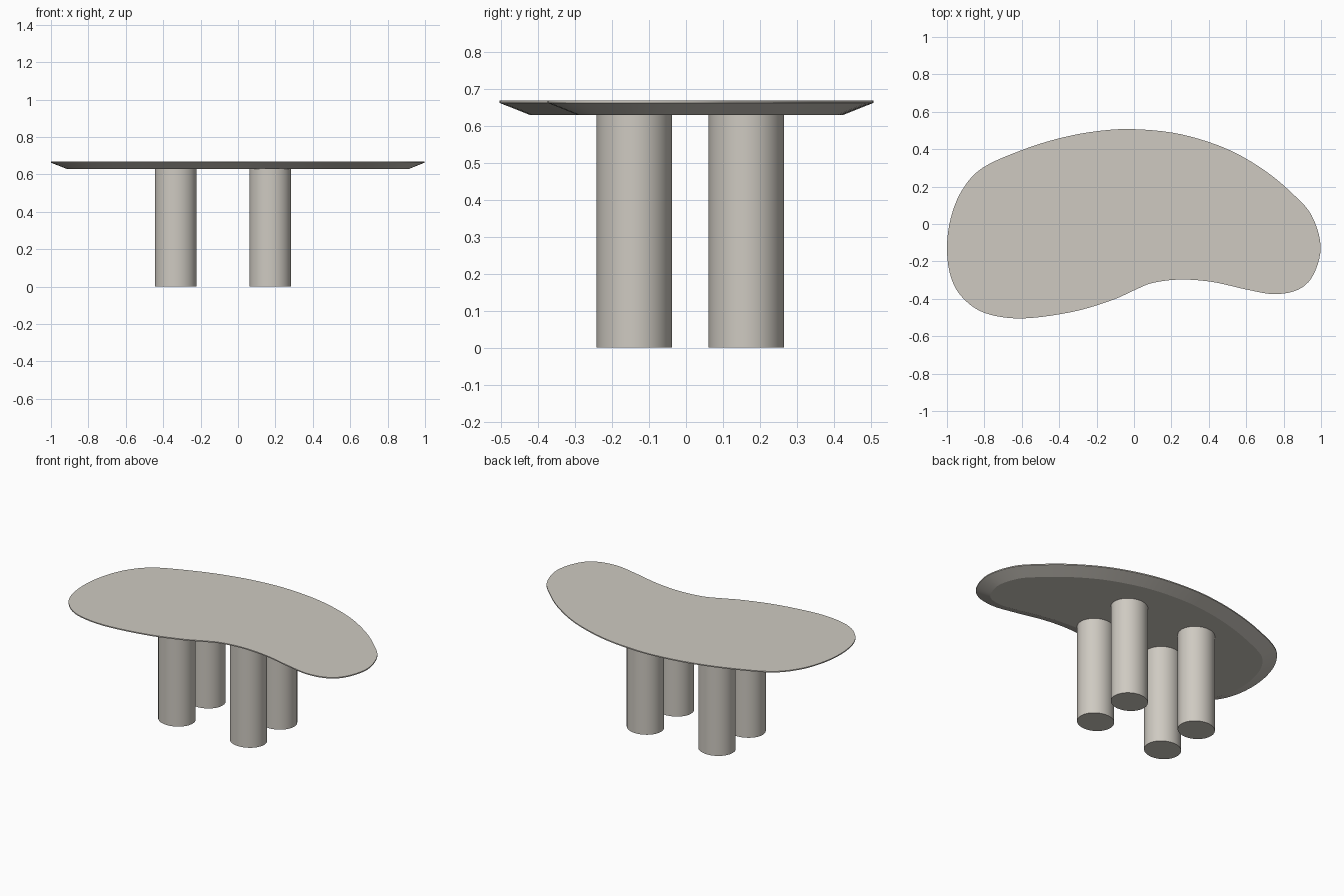
import bpy, bmesh, math
from mathutils import Vector

if "Cube" in bpy.data.objects:
    bpy.data.objects.remove(bpy.data.objects["Cube"])

stone = bpy.data.materials.new("warm grey stone")
stone.diffuse_color = (0.62, 0.59, 0.535, 1)
stone.use_nodes = True
stone.node_tree.nodes["Principled BSDF"].inputs["Base Color"].default_value = stone.diffuse_color

# Kidney outline of the table top, clockwise from the back
OUTLINE = [(0, .507), (.25, .48), (.5, .40), (.7, .285), (.85, .16), (.95, .045),
           (.998, -.12), (.96, -.27), (.88, -.35), (.75, -.375), (.6, -.35),
           (.42, -.31), (.25, -.297), (.1, -.315), (0, -.355), (-.12, -.408),
           (-.33, -.47), (-.6, -.505), (-.8, -.475), (-.92, -.39), (-.98, -.28),
           (-1, -.13), (-.98, .03), (-.92, .18), (-.81, .30), (-.6, .395),
           (-.4, .458), (-.2, .496)]


def smooth_loop(pts, steps):
    """Closed Catmull-Rom curve: list of (point, inward normal)."""
    pts = [Vector(p) for p in pts]
    n, out = len(pts), []
    for i in range(n):
        a, b, c, d = (pts[(i + k) % n] for k in (-1, 0, 1, 2))
        for s in range(steps):
            t = s / steps
            out.append(0.5 * (2 * b + (c - a) * t + (2 * a - 5 * b + 4 * c - d) * t * t
                              + (3 * b - a - 3 * c + d) * t ** 3))
    res = []
    for i, p in enumerate(out):
        tan = (out[(i + 1) % len(out)] - out[i - 1]).normalized()
        res.append((p, Vector((tan.y, -tan.x))))
    return res


def loft(name, rings):
    """Closed solid through rings of equal point count."""
    bm = bmesh.new()
    vs = [[bm.verts.new(p) for p in r] for r in rings]
    n = len(vs[0])
    for lo, hi in zip(vs, vs[1:]):
        for i in range(n):
            j = (i + 1) % n
            bm.faces.new((lo[i], lo[j], hi[j], hi[i]))
    bm.faces.new(vs[0])
    bm.faces.new(vs[-1])
    bmesh.ops.recalc_face_normals(bm, faces=bm.faces)
    me = bpy.data.meshes.new(name)
    bm.to_mesh(me)
    bm.free()
    me.materials.append(stone)
    ob = bpy.data.objects.new(name, me)
    bpy.context.collection.objects.link(ob)
    bpy.ops.object.select_all(action='DESELECT')
    ob.select_set(True)
    bpy.context.view_layer.objects.active = ob
    bpy.ops.object.shade_smooth_by_angle(angle=math.radians(15))
    return ob


# Table top: thin rim with a wide undercut bevel
curve = smooth_loop(OUTLINE, 5)
loft("table_top", [[(*(p + nrm * inset), z) for p, nrm in curve]
                   for inset, z in ((.083, .63), (0, .663), (0, .67))])

# Four thick column legs, slightly oval
for side, x in (("left", -.333), ("right", .172)):
    for end, y in (("front", -.14), ("back", .163)):
        loft(f"{end}_{side}_leg",
             [[(x + .111 * math.cos(k * math.tau / 64),
                y + .102 * math.sin(k * math.tau / 64), z) for k in range(64)]
              for z in (0, .632)])
